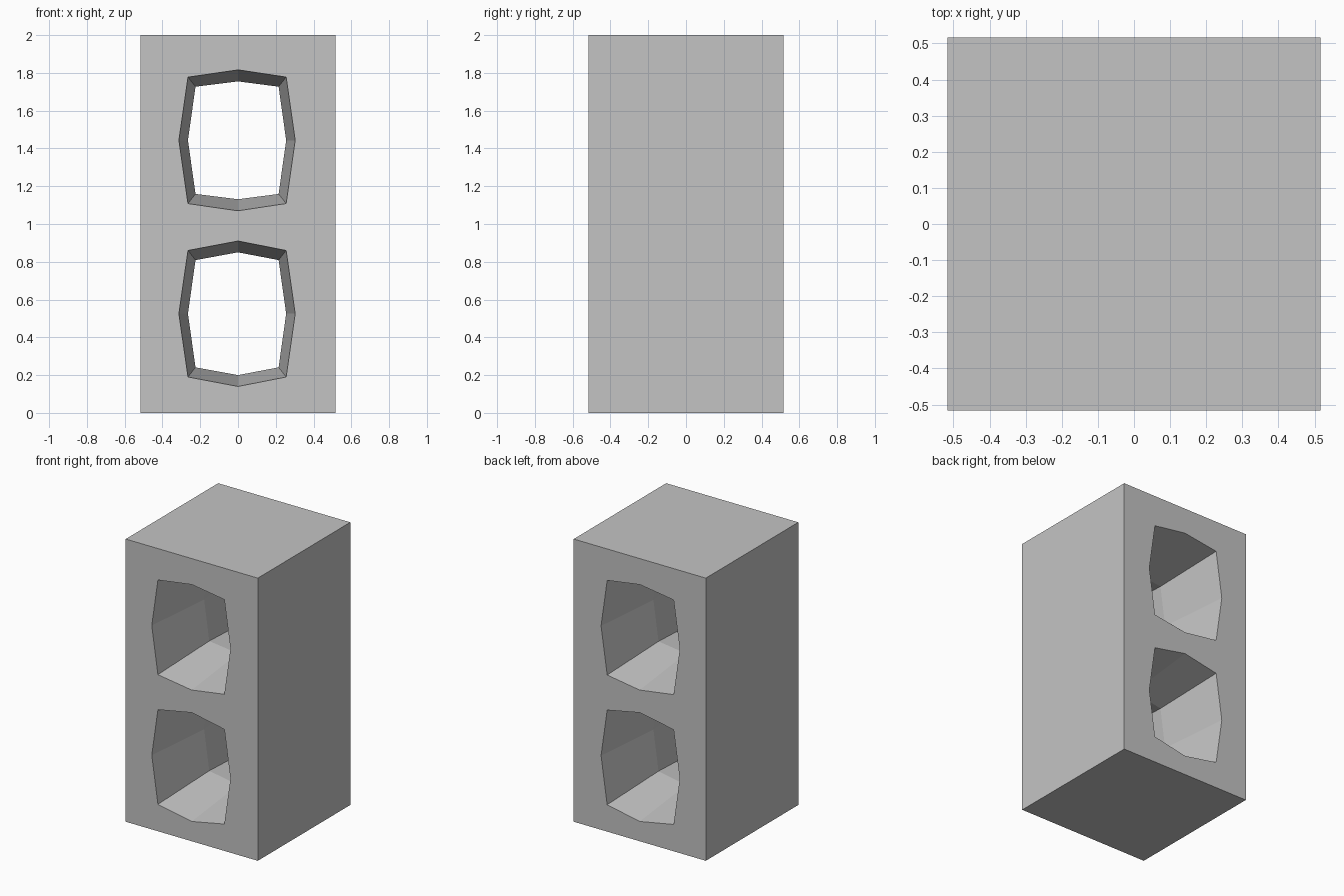
import bpy
import bmesh

if "Cube" in bpy.data.objects:
    bpy.data.objects.remove(bpy.data.objects["Cube"])

HALF = 0.517      # half width and half depth of the block
OVER = 1.1        # cutters reach slightly past both faces

concrete = bpy.data.materials.new("concrete_grey")
concrete.diffuse_color = (0.55, 0.55, 0.55, 1)
concrete.use_nodes = True
concrete.node_tree.nodes["Principled BSDF"].inputs["Base Color"].default_value = concrete.diffuse_color


def outline(mid, side, corner_x, corner_z, apex):
    """Eight-point barrel outline of an opening, as (x, z) pairs."""
    c = -0.005
    return [(0, mid + apex), (c + corner_x, mid + corner_z),
            (c + side, mid), (c + corner_x, mid - corner_z),
            (0, mid - apex), (c - corner_x, mid - corner_z),
            (c - side, mid), (c - corner_x, mid + corner_z)]


def make_cutter(name, mid, waist_apex, mouth_apex):
    """Hourglass plug: wide at both faces, narrow in the middle."""
    waist = outline(mid, 0.26, 0.22, 0.284, waist_apex)
    mouth = outline(mid, 0.308, 0.26, 0.335, mouth_apex)
    bm = bmesh.new()
    rings = []
    for t in (-OVER, 0, OVER):
        rings.append([bm.verts.new((w[0] + (m[0] - w[0]) * abs(t), t * HALF,
                                    w[1] + (m[1] - w[1]) * abs(t)))
                      for w, m in zip(waist, mouth)])
    for a, b in zip(rings, rings[1:]):
        for i in range(8):
            j = (i + 1) % 8
            bm.faces.new((a[i], a[j], b[j], b[i]))
    bm.faces.new(rings[0])
    bm.faces.new(rings[-1])
    bmesh.ops.recalc_face_normals(bm, faces=bm.faces)
    mesh = bpy.data.meshes.new(name)
    bm.to_mesh(mesh)
    bm.free()
    mesh.materials.append(concrete)
    obj = bpy.data.objects.new(name, mesh)
    bpy.context.collection.objects.link(obj)
    obj.hide_render = True
    return obj


# Solid block
bpy.ops.mesh.primitive_cube_add(size=1, location=(0, 0, 1))
block = bpy.context.object
block.name = "hollow_block"
block.scale = (2 * HALF, 2 * HALF, 2)
bpy.ops.object.transform_apply(location=True, rotation=False, scale=True)
block.data.materials.append(concrete)

# Two tapered openings, one above the other
for name, mid, waist_apex, mouth_apex in (("upper_opening", 1.443, 0.312, 0.373),
                                          ("lower_opening", 0.525, 0.325, 0.385)):
    cutter = make_cutter(name, mid, waist_apex, mouth_apex)
    mod = block.modifiers.new(name, 'BOOLEAN')
    mod.operation = 'DIFFERENCE'
    mod.solver = 'EXACT'
    mod.object = cutter
    bpy.context.view_layer.objects.active = block
    bpy.ops.object.modifier_apply(modifier=mod.name)
    bpy.data.objects.remove(cutter)
